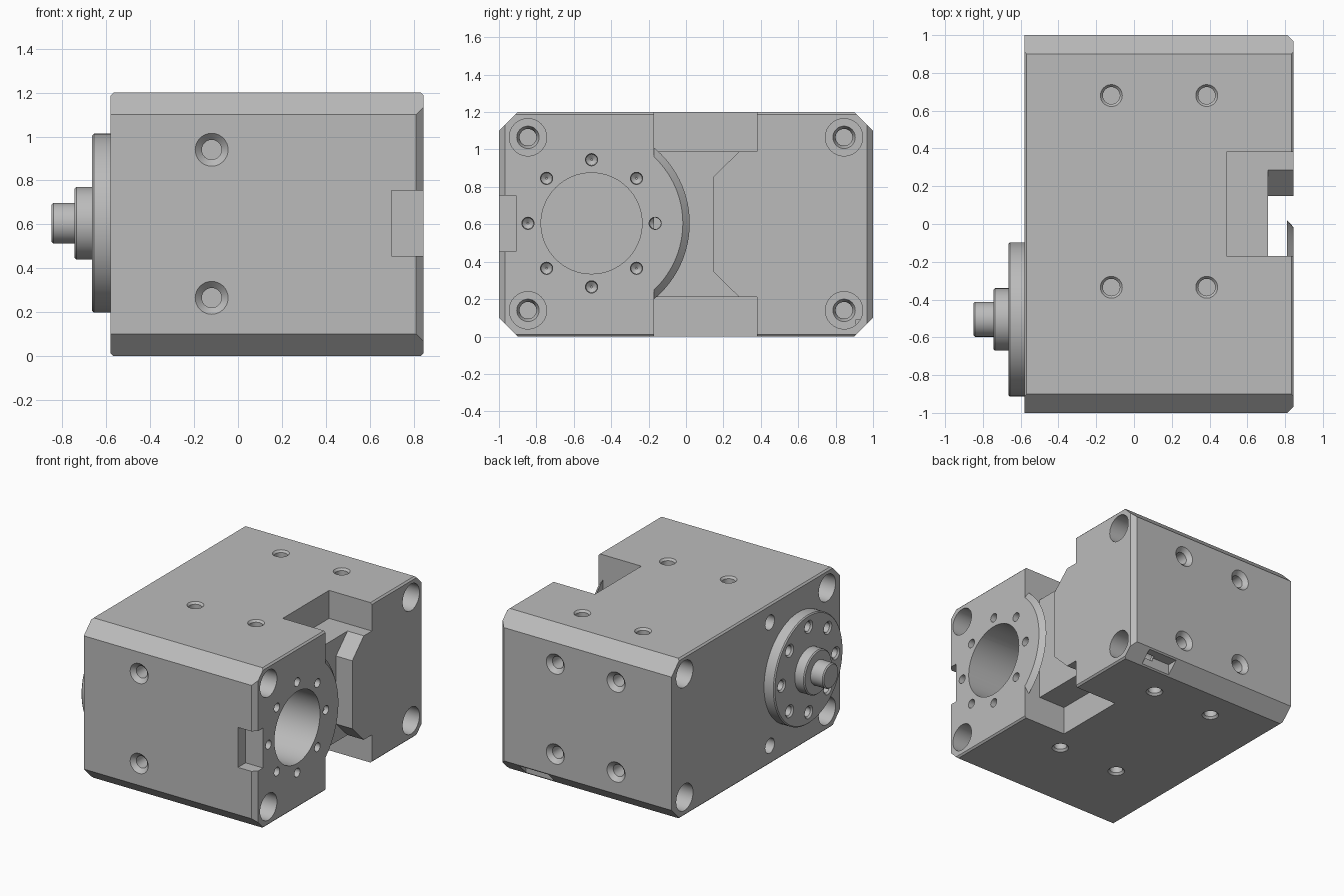
import bpy, bmesh
from mathutils import Vector, Matrix

cube = bpy.data.objects.get("Cube")
if cube:
    bpy.data.objects.remove(cube, do_unlink=True)

grey = bpy.data.materials.new("machined grey")
grey.use_nodes = True
colour = (0.5, 0.5, 0.5, 1)
grey.diffuse_color = colour
grey.node_tree.nodes["Principled BSDF"].inputs["Base Color"].default_value = colour


def make(name, bm, helper=False):
    bmesh.ops.recalc_face_normals(bm, faces=bm.faces)
    mesh = bpy.data.meshes.new(name)
    bm.to_mesh(mesh)
    bm.free()
    mesh.materials.append(grey)
    ob = bpy.data.objects.new(name, mesh)
    bpy.context.collection.objects.link(ob)
    ob.hide_render = helper
    return ob


def add_box(bm, lo, hi):
    lo, hi = Vector(lo), Vector(hi)
    mat = Matrix.Translation((lo + hi) / 2) @ Matrix.Diagonal((*(hi - lo), 1))
    bmesh.ops.create_cube(bm, size=1, matrix=mat)


def slice_off(bm, point, normal):
    """Remove everything beyond a plane and cap the cut."""
    geom = bm.verts[:] + bm.edges[:] + bm.faces[:]
    cut = bmesh.ops.bisect_plane(bm, geom=geom, plane_co=point, plane_no=normal, clear_outer=True)
    edges = [e for e in cut["geom_cut"] if isinstance(e, bmesh.types.BMEdge)]
    bmesh.ops.contextual_create(bm, geom=edges)


def add_lathe(bm, origin, axis, profile, segments=32):
    """Revolve (radius, height) pairs around an axis."""
    mat = Matrix.Translation(origin) @ Vector(axis).to_track_quat('Z', 'Y').to_matrix().to_4x4()
    rings = []
    for r, h in profile:
        ring = bmesh.ops.create_circle(bm, segments=segments, radius=r,
                                       matrix=mat @ Matrix.Translation((0, 0, h)))
        rings.append(ring["verts"])
    for a, b in zip(rings, rings[1:]):
        for i in range(segments):
            j = (i + 1) % segments
            bm.faces.new((a[i], a[j], b[j], b[i]))
    bm.faces.new(rings[0])
    bm.faces.new(rings[-1])


def drill(bm, origin, axis, profile, segments=32):
    """Hole cutter from (radius, depth) pairs, starting just outside the face."""
    steps = [(profile[0][0], 0.02)] + [(r, -d) for r, d in profile]
    add_lathe(bm, origin, axis, steps, segments)


def boolean(ob, other, operation):
    mod = ob.modifiers.new(operation, 'BOOLEAN')
    mod.operation = operation
    mod.solver = 'EXACT'
    mod.object = other
    bpy.context.view_layer.objects.active = ob
    bpy.ops.object.modifier_apply(modifier=mod.name)
    bpy.data.objects.remove(other, do_unlink=True)


def smooth(ob):
    bpy.ops.object.select_all(action='DESELECT')
    ob.select_set(True)
    bpy.context.view_layer.objects.active = ob
    bpy.ops.object.shade_smooth_by_angle(angle=0.5)


BACK, FACE, TOP = -0.58, 0.845, 1.2
AXIS_Y, AXIS_Z = -0.505, 0.605

# Housing block with chamfered edges
bm = bmesh.new()
add_box(bm, (BACK, -1, 0), (FACE, 1, TOP))
for sy in (-1, 1):
    for z, sz in ((0, -1), (TOP, 1)):
        slice_off(bm, (0, sy * 0.9, z), (0, sy, sz))
    slice_off(bm, (FACE, sy * 0.967, 0), (1, sy, 0))
for x, sx in ((BACK, -1), (FACE, 1)):
    for z, sz in ((0, -1), (TOP, 1)):
        slice_off(bm, (x, 0, z - sz * 0.012), (sx, 0, sz))
housing = make("housing", bm)

# Shallow middle slot with angled corners
bm = bmesh.new()
outline = [(-0.17, 0.21), (0.285, 0.21), (0.148, 0.345), (0.148, 0.855), (0.285, 0.99), (-0.17, 0.99)]
face = bm.faces.new([bm.verts.new((0.71, y, z)) for y, z in outline])
new = bmesh.ops.extrude_face_region(bm, geom=[face])["geom"]
bmesh.ops.translate(bm, vec=(0.3, 0, 0), verts=[v for v in new if isinstance(v, bmesh.types.BMVert)])
boolean(housing, make("slot_cutter", bm, True), 'DIFFERENCE')

# Deep slot ends, front notch and lower rear step
bm = bmesh.new()
add_box(bm, (0.49, -0.17, -0.1), (1, 0.38, 0.21))
add_box(bm, (0.49, -0.17, 0.99), (1, 0.38, 1.3))
add_box(bm, (0.70, -1.1, 0.455), (1, -0.91, 0.755))
add_box(bm, (0.45, 0.91, -0.1), (0.69, 1.1, 0.09))
boolean(housing, make("notch_cutter", bm, True), 'DIFFERENCE')

# Bevelled round lip overhanging the slot
bm = bmesh.new()
add_lathe(bm, (0, AXIS_Y, AXIS_Z), (1, 0, 0), [(0.525, 0.81), (0.488, FACE)], 96)
slice_off(bm, (0, -0.2, 0), (0, -1, 0))
boolean(housing, make("lip", bm), 'UNION')

# Bore and all screw holes
bm = bmesh.new()
drill(bm, (FACE, AXIS_Y, AXIS_Z), (1, 0, 0), [(0.27, 0), (0.27, 0.8)], 64)
for i in range(8):
    offset = Matrix.Rotation(i * 0.785398, 3, 'X') @ Vector((0, 0.34, 0))
    drill(bm, Vector((FACE, AXIS_Y, AXIS_Z)) + offset, (1, 0, 0),
          [(0.033, 0), (0.03, 0.05), (0.005, 0.07)], 16)
corner = [(0.1, 0), (0.1, 0.25), (0.06, 0.25), (0.045, 0.28), (0.045, 0.4)]
for z in (0.14, 1.065):
    for y in (-0.845, 0.845):
        for x, sx in ((BACK, -1), (FACE, 1)):
            drill(bm, (x, y, z), (sx, 0, 0), corner)
    drill(bm, (BACK, -0.166, z), (-1, 0, 0), [(0.055, 0), (0.055, 0.2)])
small = [(0.058, 0), (0.045, 0.015), (0.045, 0.15)]
wide = [(0.075, 0), (0.045, 0.03), (0.045, 0.13)]
for x in (-0.12, 0.385):
    for y in (-0.335, 0.68):
        drill(bm, (x, y, TOP), (0, 0, 1), small)
        drill(bm, (x, y, 0), (0, 0, -1), small)
    for z in (0.265, 0.94):
        drill(bm, (x, 1, z), (0, 1, 0), wide)
        if x < 0:
            drill(bm, (x, -1, z), (0, -1, 0), wide)
boolean(housing, make("hole_cutter", bm, True), 'DIFFERENCE')
smooth(housing)


# Output flange, collar and shaft
def turned(name, radius, near, far, segments=64, edge=0.008):
    bm = bmesh.new()
    add_lathe(bm, (0, AXIS_Y, AXIS_Z), (-1, 0, 0),
              [(radius, near), (radius, far - edge), (radius - edge, far)], segments)
    return make(name, bm)


flange = turned("output_flange", 0.408, 0.575, 0.665, 96)
bm = bmesh.new()
for i in range(8):
    offset = Matrix.Rotation(i * 0.785398, 3, 'X') @ Vector((0, 0.32, 0))
    drill(bm, Vector((-0.665, AXIS_Y, AXIS_Z)) + offset, (-1, 0, 0),
          [(0.048, 0), (0.036, 0.012), (0.036, 0.07)], 24)
boolean(flange, make("flange_hole_cutter", bm, True), 'DIFFERENCE')
smooth(flange)
smooth(turned("flange_collar", 0.165, 0.66, 0.745))
smooth(turned("output_shaft", 0.092, 0.74, 0.85))
